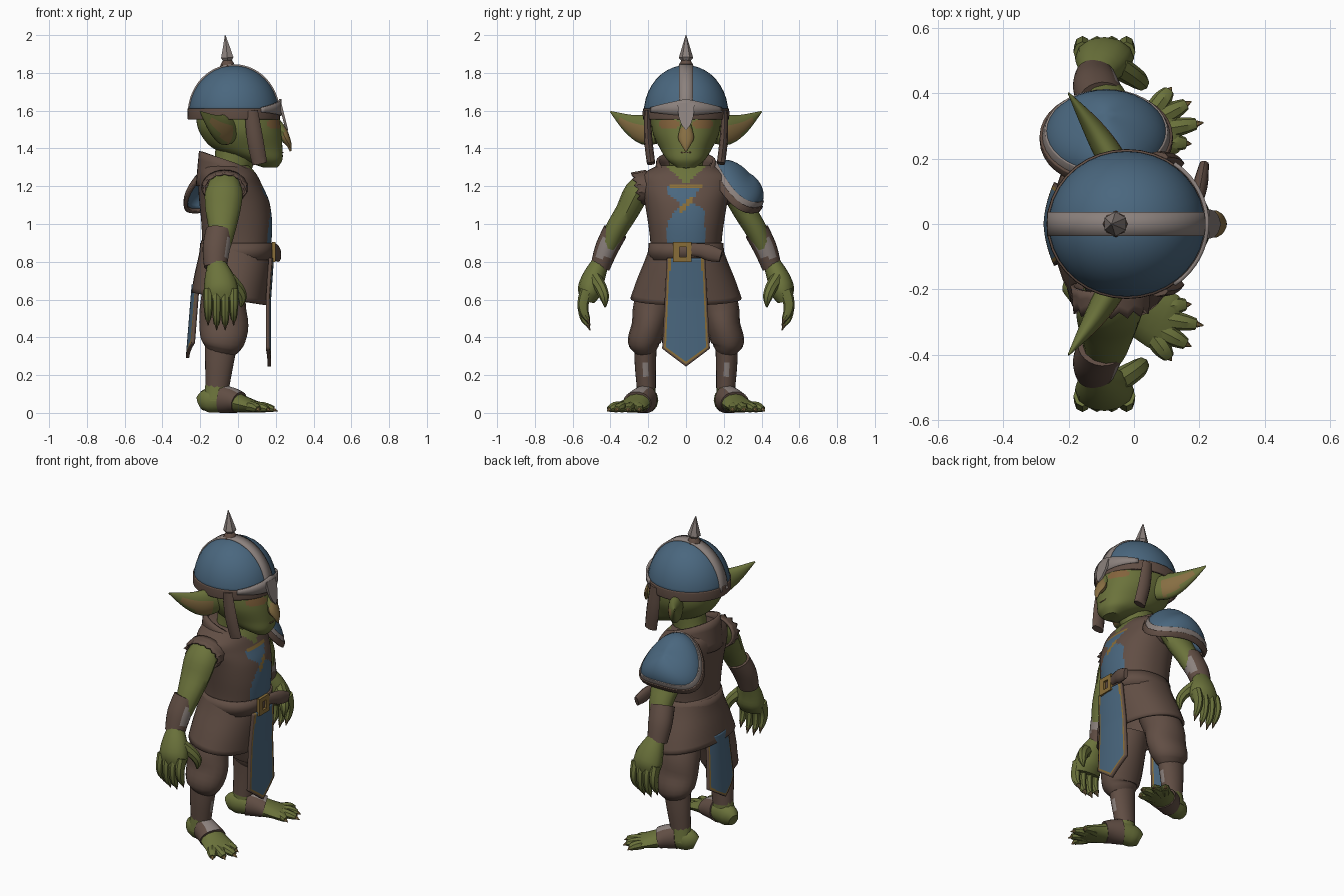
import bpy, bmesh, math
from mathutils import Vector, Matrix

cube = bpy.data.objects.get("Cube")
if cube:
    bpy.data.objects.remove(cube)

made = []


def colour(name, r, g, b):
    m = bpy.data.materials.new(name)
    m.use_nodes = True
    m.diffuse_color = (r, g, b, 1)
    m.node_tree.nodes["Principled BSDF"].inputs["Base Color"].default_value = (r, g, b, 1)
    return m


SKIN = colour("green_skin", .147, .17, .044)
LEATHER = colour("brown_leather", .12, .076, .058)
BLUE = colour("dusty_blue", .068, .135, .21)
STEEL = colour("worn_steel", .26, .22, .205)
GOLD = colour("old_gold", .25, .155, .04)
TAN = colour("tan_skin", .24, .155, .055)
AMBER = colour("amber_eyelid", .23, .125, .045)
CLAW = colour("dark_claw", .13, .09, .04)


def lerp(a, b, t):
    return a + (b - a) * t


def refine(pts, k=3):
    """Smooth a list of control tuples."""
    v = [Vector(p) for p in pts]
    out = []
    for i in range(len(v) - 1):
        a, b, c, d = v[max(i - 1, 0)], v[i], v[i + 1], v[min(i + 2, len(v) - 1)]
        for j in range(k):
            t = j / k
            out.append(b + (c - a) * .5 * t + (a - 2.5 * b + 2 * c - .5 * d) * t * t
                       + (1.5 * b - .5 * a - 1.5 * c + .5 * d) * t ** 3)
    return out + [v[-1]]


def loft(name, rows, mat, closed=True, cap=True, solid=0):
    """Skin a surface through rows of points."""
    bm = bmesh.new()
    vs = [[bm.verts.new(p) for p in r] for r in rows]
    n = len(rows[0])
    for a, b in zip(vs, vs[1:]):
        for i in range(n if closed else n - 1):
            j = (i + 1) % n
            bm.faces.new((a[i], a[j], b[j], b[i]))
    if cap and closed:
        bm.faces.new(vs[0])
        bm.faces.new(vs[-1])
    bmesh.ops.remove_doubles(bm, verts=bm.verts, dist=.0004)
    bmesh.ops.recalc_face_normals(bm, faces=bm.faces)
    me = bpy.data.meshes.new(name)
    bm.to_mesh(me)
    bm.free()
    me.materials.append(mat)
    ob = bpy.data.objects.new(name, me)
    bpy.context.collection.objects.link(ob)
    if solid:
        mod = ob.modifiers.new("thickness", "SOLIDIFY")
        mod.thickness, mod.offset = solid, 0
    made.append(ob)
    return ob


def grid(name, f, nu, nv, mat, solid=0):
    return loft(name, [[f(u / nu, v / nv) for u in range(nu + 1)] for v in range(nv + 1)],
                mat, closed=False, solid=solid)


def tube(name, pts, mat, s=1, up=(1, 0, 0), n=12, k=3):
    """Limb through (x, y, z, side radius, up radius); s mirrors across y."""
    pts = refine(pts, k)
    c = [Vector((p[0], p[1] * s, p[2])) for p in pts]
    rows = []
    for i, p in enumerate(pts):
        t = (c[min(i + 1, len(c) - 1)] - c[max(i - 1, 0)]).normalized()
        b = (Vector(up) - t * t.dot(Vector(up))).normalized()
        a = t.cross(b)
        rows.append([c[i] + a * max(p[3], .002) * math.cos(w) + b * max(p[4], .002) * math.sin(w)
                     for w in (math.tau * j / n for j in range(n))])
    return loft(name, rows, mat)


def body(name, levels, mat, n=32, k=3, tilt=0, cap=True, solid=0, box=.9):
    """Stack of rings given as (z, back x, front x, half width)."""
    def sp(v):
        return math.copysign(abs(v) ** box, v)
    rows = []
    for z, x0, x1, w in refine(levels, k):
        row = []
        for j in range(n):
            a = math.tau * j / n
            x = (x0 + x1) / 2 + (x1 - x0) / 2 * sp(math.cos(a))
            row.append((x, w * sp(math.sin(a)), z + tilt * x))
        rows.append(row)
    return loft(name, rows, mat, cap=cap, solid=solid)


def plate(name, outline, x, depth, mat):
    """Flat outline in (y, z), at x(z), extruded along x."""
    return loft(name, [[(x(z) + d, y, z) for y, z in outline] for d in (0, depth)], mat)


def dome(name, centre, rim, apex, lat, mat, swell=1.0, solid=.012):
    """Part of a dome between two latitudes, from rim(angle) up to the apex; both relative to centre."""
    def f(u, v):
        b = math.radians(lerp(*lat, v))
        return Vector(centre) + (Vector(rim(math.tau * u)) * math.cos(b) + Vector(apex) * math.sin(b)) * swell
    return grid(name, f, 36, 10, mat, solid)


def paint(ob, rules):
    """Give faces other colours by rule on centre and normal."""
    for mat, rule in rules:
        ob.data.materials.append(mat)
        for p in ob.data.polygons:
            if rule(p.center, p.normal):
                p.material_index = len(ob.data.materials) - 1


# Head with painted eyelids, nose, mouth and neck
head = body("head", [(1.30, .13, .21, .05), (1.34, .02, .235, .1), (1.4, -.13, .235, .138),
                     (1.48, -.2, .23, .175), (1.56, -.22, .22, .183), (1.64, -.2, .2, .17)], SKIN, n=80, k=9)
paint(head, [(AMBER, lambda c, n: c.x > 0 and ((abs(c.y) - .09) / .055) ** 2 + ((c.z - 1.53) / .027) ** 2 < 1)])
tube("neck", [(-.06, 0, 1.18, .1, .1), (-.03, 0, 1.3, .09, .1), (0, 0, 1.42, .1, .12)], SKIN)
nose = tube("nose", [(.19, 0, 1.56, .022, .02), (.23, 0, 1.5, .034, .025), (.25, 0, 1.455, .042, .025),
                     (.27, 0, 1.42, .026, .014), (.278, 0, 1.385, .005, .005)], SKIN)
paint(nose, [(TAN, lambda c, n: c.x > .24)])
grid("mouth_line", lambda u, v: (.237 - .06 * (2 * u - 1) ** 2, lerp(-.085, .085, u),
                                 1.375 + .025 * (2 * u - 1) ** 2 + .006 * v), 12, 1, CLAW, .006)

# Helmet shell, bands, rim and nose guard
hc, ha = (-.022, 0, 1.585), (0, 0, .25)


def helmet_edge(a):
    return .234 * math.cos(a), .218 * math.sin(a), 0


def brow(u, v):
    t = 2 * u - 1
    x, y, z = helmet_edge(math.radians(54) * t)
    return hc[0] + x * 1.05, y * 1.05, lerp(1.572 + .02 * abs(t), 1.662 - .045 * abs(t), v)


dome("helmet_shell", hc, helmet_edge, ha, (0, 90), BLUE)
dome("helmet_rim", hc, helmet_edge, ha, (-7, 6), LEATHER, swell=1.015, solid=.016)
grid("brow_band", brow, 20, 2, STEEL, .012)
grid("helmet_crest_band", lambda u, v: (-.022 + .238 * math.cos(math.pi * u), lerp(-.036, .036, v),
                                        1.585 + .255 * math.sin(math.pi * u)), 28, 2, STEEL, .012)
plate("nose_guard", [(-.045, 1.64), (-.04, 1.57), (-.024, 1.525), (0, 1.495), (.024, 1.525),
                     (.04, 1.57), (.045, 1.64)], lambda z: .216 + (1.64 - z) * .25, .014, STEEL)
tube("spike_socket", [(-.055, 0, 1.82, .045, .045), (-.055, 0, 1.85, .034, .034),
                      (-.055, 0, 1.872, .02, .02)], LEATHER, n=8)
tube("helmet_spike", [(-.055, 0, 1.86, .022, .022), (-.057, 0, 1.88, .038, .038),
                      (-.062, 0, 1.94, .02, .02), (-.068, 0, 2, .002, .002)], STEEL, n=6, k=1)

# Torso with painted chest and open neckline, collar, skirt and belt
torso = body("tunic", [(.82, -.19, .165, .185), (.92, -.19, .178, .19), (1.02, -.195, .18, .203),
                       (1.12, -.205, .165, .22), (1.2, -.21, .13, .24), (1.26, -.205, .1, .235),
                       (1.31, -.19, .06, .15)], LEATHER, n=96, k=8)
paint(torso, [(BLUE, lambda c, n: c.x > .04 and .88 < c.z < 1.2
               and abs(c.y) < min(.1, .03 + .9 * abs(c.z - 1.115 - .3 * c.y))),
              (GOLD, lambda c, n: c.x > .04 and abs(c.y) < .08 and
               (abs(c.z - 1.1 - c.y) < .018 and abs(c.y) < .04 or 1.193 < c.z < 1.207)),
              (SKIN, lambda c, n: c.x > .02 and c.z > 1.21 + abs(c.y) * .9)])


def collar(u, v):
    a = math.radians(lerp(28, 332, u))
    r = lerp(.165, .148, v)
    top = 1.335 - .05 * math.cos(a) - .03 * max(0, math.cos(a)) ** 2
    return -.05 + r * math.cos(a), r * math.sin(a), lerp(1.2, top, v)


grid("collar", collar, 28, 4, LEATHER, .018)
body("skirt", [(.88, -.188, .166, .184), (.8, -.2, .166, .212), (.7, -.222, .155, .252),
               (.595, -.24, .142, .288)], LEATHER, tilt=-.17, cap=False, solid=.015)
body("belt", [(.81, -.2, .176, .198), (.9, -.195, .182, .192)], LEATHER, k=1, cap=False, solid=.012)
tube("belt_tail", [(.18, .01, .865, .012, .03), (.195, .08, .86, .02, .038), (.205, .13, .845, .022, .042),
                   (.215, .185, .83, .014, .032)], LEATHER, up=(0, 0, 1))
for name, y0, y1, z0, z1 in (("buckle_top", -.065, .025, .878, .905), ("buckle_bottom", -.065, .025, .8, .825),
                             ("buckle_side", -.068, -.035, .8, .905), ("buckle_inner_side", .003, .028, .8, .905)):
    plate(name, [(y0, z0), (y1, z0), (y1, z1), (y0, z1)], lambda z: .18, .018, GOLD)


# Curved hanging cloths with a leather border and gold trim
def panel(name, x, bend, top, low, tip):
    def width(z):
        return lerp(.125, .1, (z - low) / (top - low)) if z > low else .125

    def f(u, v):
        y = 2 * u - 1
        z = lerp(lerp(tip, low, abs(y)), top, v)
        return x(z) - bend * y * y, y * lerp(.125, .1, v), z

    def edge(c):
        return min(width(c.z) - abs(c.y), c.z - lerp(tip, low, abs(c.y) / .125))
    ob = grid(name, f, 26, 44, LEATHER, .018)
    paint(ob, [(BLUE, lambda c, n: edge(c) > .02), (GOLD, lambda c, n: .009 < edge(c) <= .02)])


panel("front_panel", lambda z: .166 + .014 * max(0, (z - .6) / .2), .01, .82, .34, .245)
panel("back_panel", lambda z: -.238 - .08 * (.66 - z), -.025, .68, .37, .29)

for s, side in ((1, "left_"), (-1, "right_")):
    # Ears with tan hollows, and cheek straps
    ear = tube(side + "ear", [(-.04, .15, 1.495, .04, .07), (-.08, .22, 1.5, .042, .08),
                              (-.13, .3, 1.53, .03, .052), (-.2, .4, 1.595, .003, .004)],
               SKIN, s, (0, 0, 1), n=20, k=5)
    paint(ear, [(TAN, lambda c, n: n.x > .55 and n.z < .25 and .21 < abs(c.y) < .36)])
    tube(side + "cheek_strap", [(.07, .205, 1.6, .016, .035), (.09, .2, 1.45, .022, .043),
                                (.115, .185, 1.32, .022, .04)], LEATHER, s, n=8)

    # Arm, bracer and ragged sleeve
    tube(side + "upper_arm", [(-.07, .19, 1.22, .07, .08), (-.075, .26, 1.165, .07, .1),
                              (-.08, .31, 1.07, .062, .092), (-.085, .37, .97, .058, .072),
                              (-.1, .41, .88, .05, .06)], SKIN, s)
    bracer = tube(side + "bracer", [(-.1, .375, .96, .066, .072), (-.115, .42, .87, .062, .072),
                                    (-.12, .455, .77, .052, .06)], LEATHER, s, n=24, k=6)
    paint(bracer, [(STEEL, lambda c, n: n.x > .72 and .82 < c.z < .93)])

    def sleeve(u, v):
        a = math.tau * u
        jag = .02 * v * (round(u * 28) % 2)
        r = lerp(.108, .096, v) + jag * .3
        return (-.07 + r * 1.1 * math.cos(a), s * (lerp(.19, .25, v) + jag + .02 * math.sin(a)),
                1.195 + r * .8 * math.sin(a) - .01 * v)
    grid(side + "ragged_sleeve", sleeve, 28, 3, LEATHER, .012)

    # Hand with fingers, thumb and claws
    tube(side + "palm", [(-.115, .455, .79, .046, .05), (-.1, .487, .72, .06, .078),
                         (-.09, .508, .65, .066, .09), (-.09, .522, .59, .038, .08)], SKIN, s)
    for i in range(4):
        x, drop = -.158 + .045 * i, .025 * (i in (1, 2))
        tube(f"{side}finger_{i}", [(x, .525, .65, .034, .027), (x, .545, .58, .03, .025),
                                   (x, .538, .53 - drop, .024, .021), (x, .52, .495 - drop, .015, .015)],
             SKIN, s, n=8)
        tube(f"{side}claw_{i}", [(x, .526, .508 - drop, .017, .017), (x, .508, .462 - drop, .002, .002)],
             CLAW, s, n=6, k=1)
    tube(side + "thumb", [(-.05, .48, .71, .035, .04), (0, .45, .66, .032, .032),
                          (.022, .432, .61, .025, .025), (.015, .428, .56, .005, .005)], SKIN, s, n=8)

    # Trousers, shin and foot
    tube(side + "trouser_leg", [(-.07, .12, .69, .11, .11), (-.08, .175, .56, .105, .122),
                                (-.075, .198, .46, .09, .13), (-.08, .22, .385, .088, .118),
                                (-.085, .218, .35, .076, .1), (-.09, .215, .325, .058, .08)], LEATHER, s, n=16)
    shin = tube(side + "shin_wrap", [(-.09, .215, .36, .06, .085), (-.1, .215, .25, .056, .074),
                                     (-.11, .21, .13, .05, .062)], LEATHER, s, n=24, k=5)
    paint(shin, [(STEEL, lambda c, n: n.x > .93 and .19 < c.z < .27)])
    tube(side + "ankle", [(-.11, .21, .17, .048, .06), (-.11, .215, .06, .055, .075)], SKIN, s)
    tube(side + "foot", [(-.2, .185, .05, .03, .04), (-.16, .2, .065, .055, .065), (-.07, .22, .07, .062, .066),
                         (.02, .265, .048, .08, .046), (.1, .303, .03, .092, .028),
                         (.13, .312, .025, .07, .018)], SKIN, s, (0, 0, 1))
    strap = tube(side + "foot_strap", [(-.085, .215, .074, .067, .076), (-.03, .24, .066, .074, .067),
                                       (.005, .258, .056, .082, .058)], LEATHER, s, (0, 0, 1), n=24)
    paint(strap, [(STEEL, lambda c, n: n.z > .85)])
    for i, (x, y) in enumerate(((.175, .245), (.212, .31), (.175, .375), (.115, .418))):
        bx, by = .06, .255 + .03 * i
        tube(f"{side}toe_{i}", [(bx, by, .032, .03, .028), (lerp(bx, x, .5), lerp(by, y, .5), .03, .029, .027),
                                (lerp(bx, x, .85), lerp(by, y, .85), .02, .018, .016)], SKIN, s, (0, 0, 1), n=8)
        tube(f"{side}toenail_{i}", [(lerp(bx, x, .7), lerp(by, y, .7), .026, .021, .018), (x, y, .008, .002, .002)],
             TAN, s, (0, 0, 1), n=6, k=1)


# Single shoulder plate, its rim dipping at front and back
def shoulder_edge(a):
    return .185 * math.cos(a), .125 * math.sin(a), .035 - .105 * math.sin(a) - .08 * math.cos(a) ** 2


pc, pa = (-.085, .262, 1.16), (0, .07, .105)
dome("shoulder_plate", pc, shoulder_edge, pa, (0, 90), BLUE)
dome("shoulder_plate_edging", pc, shoulder_edge, pa, (3, 18), STEEL, swell=1.03)
dome("shoulder_plate_rim", pc, shoulder_edge, pa, (-8, 6), LEATHER, swell=1.05, solid=.02)

# Smooth shading with sharp edges kept
bpy.ops.object.select_all(action="DESELECT")
for ob in made:
    ob.select_set(True)
bpy.context.view_layer.objects.active = made[0]
bpy.ops.object.shade_smooth_by_angle(angle=math.radians(40))
